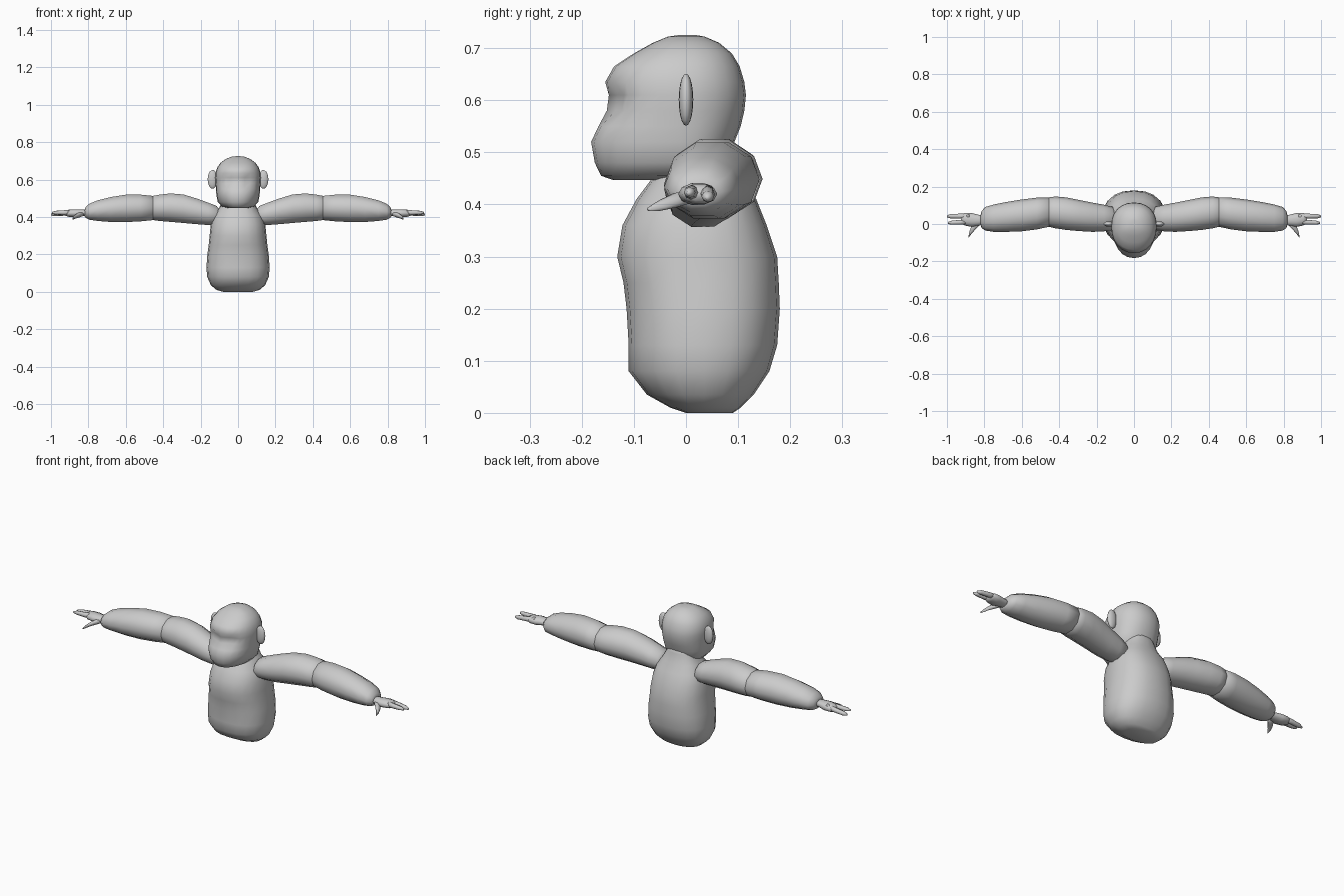
import bpy, bmesh, math
from mathutils import Vector

grey = bpy.data.materials.new("plain grey")
grey.diffuse_color = (0.6, 0.6, 0.6, 1)


def finish(name, bm, mirror=False):
    bmesh.ops.recalc_face_normals(bm, faces=bm.faces)
    me = bpy.data.meshes.new(name)
    bm.to_mesh(me)
    bm.free()
    me.materials.append(grey)
    for p in me.polygons:
        p.use_smooth = True
    ob = bpy.data.objects.new(name, me)
    bpy.context.collection.objects.link(ob)
    if mirror:
        ob.modifiers.new("mirror", 'MIRROR').use_mirror_merge = False
    return ob


def skin(bm, loops):
    """Join closed rings of points into one capped surface."""
    rings = [[bm.verts.new(p) for p in loop] for loop in loops]
    n = len(rings[0])
    for a, b in zip(rings, rings[1:]):
        for i in range(n):
            j = (i + 1) % n
            bm.faces.new((a[i], a[j], b[j], b[i]))
    bm.faces.new(rings[0])
    bm.faces.new(rings[-1])


def upright(bm, rows, n, power, mid):
    """Rows: height, front y, back y, half width."""
    loops = []
    for z, yf, yb, w in rows:
        m = min(max(mid, yf + 0.02), yb - 0.02)
        loop = []
        for i in range(n):
            t = 2 * math.pi * i / n
            c, s = math.cos(t), math.sin(t)
            e = 2 / power
            x = math.copysign(abs(c) ** e, c) * w
            y = abs(s) ** e
            loop.append(Vector((x, m + (yb - m) * y if s > 0 else m - (m - yf) * y, z)))
        loops.append(loop)
    skin(bm, loops)


def limb(bm, rows, n):
    """Rows: x, y, z of the centre, half depth in y, half height in z."""
    skin(bm, [[Vector((x, y + ry * math.cos(2 * math.pi * i / n),
                       z + rz * math.sin(2 * math.pi * i / n)))
               for i in range(n)] for x, y, z, ry, rz in rows])


# Torso
bm = bmesh.new()
upright(bm, [(0.0, 0.0, 0.09, 0.08), (0.01, -0.03, 0.105, 0.115),
             (0.035, -0.075, 0.13, 0.145), (0.08, -0.11, 0.16, 0.165),
             (0.13, -0.11, 0.175, 0.169), (0.2, -0.114, 0.18, 0.164),
             (0.25, -0.12, 0.178, 0.157), (0.3, -0.132, 0.175, 0.152),
             (0.36, -0.122, 0.155, 0.146), (0.41, -0.095, 0.135, 0.13),
             (0.45, -0.065, 0.11, 0.10), (0.5, -0.04, 0.095, 0.075),
             (0.54, -0.03, 0.085, 0.06)], 20, 2.35, 0.035)
finish("torso", bm)

# Head with muzzle, brow and shallow eye hollows
bm = bmesh.new()
upright(bm, [(0.447, -0.14, 0.02, 0.05), (0.455, -0.163, 0.055, 0.085),
             (0.48, -0.175, 0.08, 0.108), (0.52, -0.182, 0.093, 0.116),
             (0.55, -0.168, 0.105, 0.118), (0.58, -0.152, 0.112, 0.12),
             (0.61, -0.148, 0.115, 0.122), (0.635, -0.155, 0.112, 0.12),
             (0.665, -0.138, 0.103, 0.111), (0.69, -0.10, 0.088, 0.093),
             (0.71, -0.064, 0.064, 0.066), (0.722, -0.035, 0.036, 0.036),
             (0.725, -0.015, 0.02, 0.012)], 24, 2.2, -0.01)
for v in bm.verts:
    if v.co.y < -0.09 and 0.575 < v.co.z < 0.62 and 0.02 < abs(v.co.x) < 0.08:
        v.co.y += 0.012
finish("head", bm)

# Ears
bm = bmesh.new()
bmesh.ops.create_uvsphere(bm, u_segments=14, v_segments=10, radius=1)
for v in bm.verts:
    v.co = Vector((0.136 + 0.027 * v.co.x, 0.014 * v.co.y, 0.601 + 0.05 * v.co.z))
finish("ear", bm, True)

# Upper arms
bm = bmesh.new()
limb(bm, [(0.095, 0.03, 0.405, 0.035, 0.03), (0.115, 0.03, 0.41, 0.062, 0.052),
          (0.16, 0.032, 0.417, 0.071, 0.063), (0.22, 0.036, 0.43, 0.078, 0.072),
          (0.29, 0.045, 0.444, 0.083, 0.08), (0.36, 0.055, 0.45, 0.087, 0.08),
          (0.42, 0.062, 0.449, 0.085, 0.074), (0.46, 0.064, 0.448, 0.078, 0.067),
          (0.48, 0.064, 0.448, 0.05, 0.04)], 10)
finish("upper_arm", bm, True)

# Forearms
bm = bmesh.new()
limb(bm, [(0.44, 0.065, 0.448, 0.05, 0.04), (0.455, 0.064, 0.448, 0.079, 0.068),
          (0.52, 0.056, 0.448, 0.085, 0.075), (0.6, 0.046, 0.446, 0.085, 0.077),
          (0.68, 0.038, 0.44, 0.08, 0.07), (0.75, 0.031, 0.434, 0.073, 0.058),
          (0.795, 0.028, 0.428, 0.063, 0.045), (0.815, 0.024, 0.424, 0.045, 0.03),
          (0.82, 0.022, 0.422, 0.025, 0.018)], 10)
finish("forearm", bm, True)

# Hands: palm, two fingers and a thumb
bm = bmesh.new()
limb(bm, [(0.79, 0.022, 0.422, 0.022, 0.016), (0.83, 0.02, 0.422, 0.029, 0.018),
          (0.87, 0.022, 0.42, 0.037, 0.022), (0.905, 0.026, 0.42, 0.034, 0.02),
          (0.925, 0.026, 0.419, 0.022, 0.012)], 10)
limb(bm, [(0.88, 0.038, 0.424, 0.017, 0.016), (0.93, 0.042, 0.42, 0.013, 0.013),
          (0.98, 0.042, 0.415, 0.012, 0.011), (1.0, 0.041, 0.413, 0.005, 0.005)], 8)
limb(bm, [(0.88, 0.014, 0.423, 0.017, 0.016), (0.93, 0.009, 0.423, 0.013, 0.013),
          (0.975, 0.007, 0.423, 0.011, 0.01), (0.995, 0.006, 0.422, 0.005, 0.005)], 8)
limb(bm, [(0.825, 0.01, 0.418, 0.016, 0.012), (0.85, -0.01, 0.411, 0.021, 0.014),
          (0.87, -0.034, 0.402, 0.02, 0.011), (0.88, -0.054, 0.395, 0.014, 0.008),
          (0.885, -0.07, 0.391, 0.005, 0.004)], 8)
finish("hand", bm, True)
